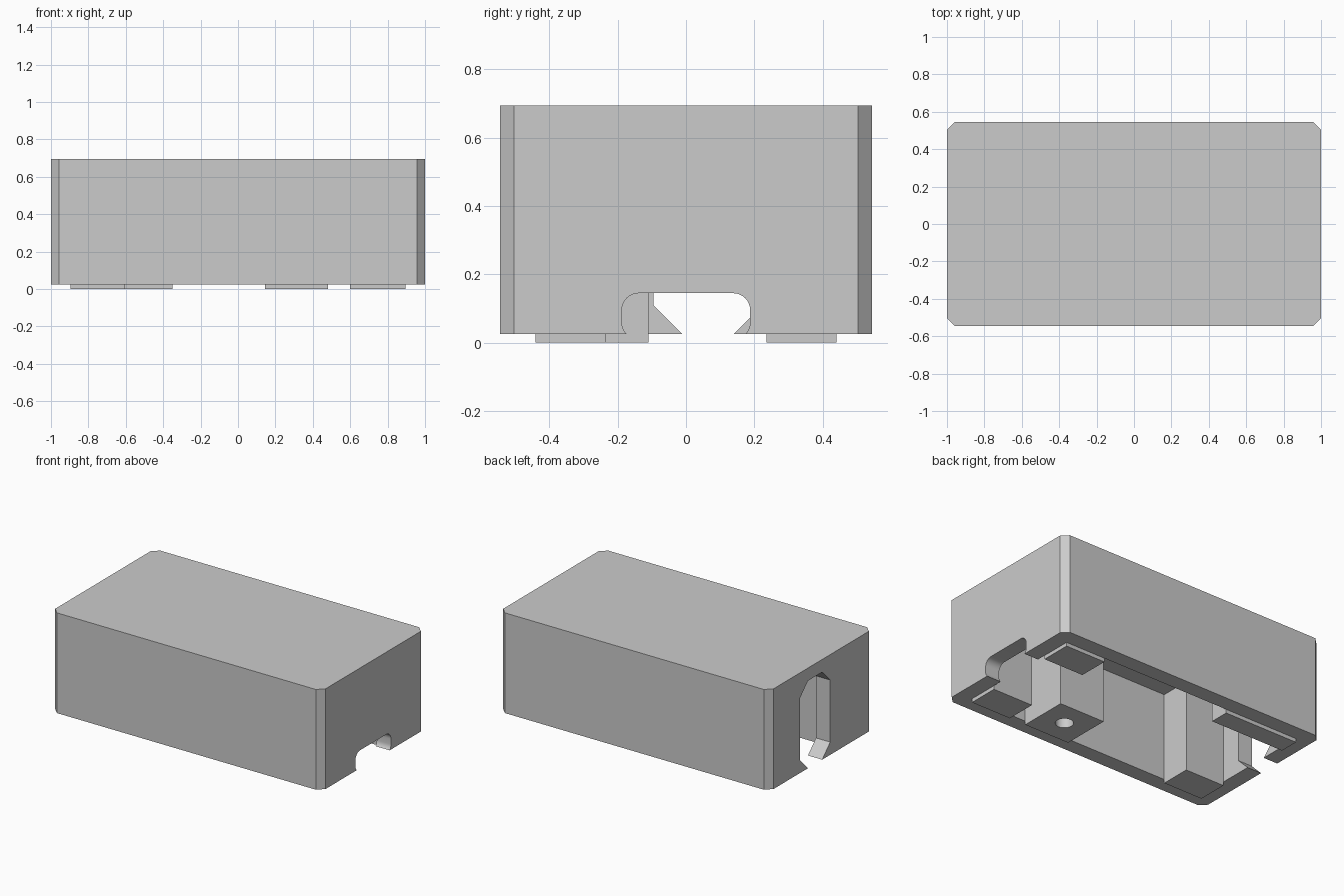
import bpy, bmesh, math

if "Cube" in bpy.data.objects:
    bpy.data.objects.remove(bpy.data.objects["Cube"])

grey = bpy.data.materials.new("light grey plastic")
grey.diffuse_color = (0.6, 0.6, 0.6, 1)
grey.use_nodes = True
grey.node_tree.nodes["Principled BSDF"].inputs["Base Color"].default_value = grey.diffuse_color

W, D = 1.0, 0.545            # outer half sizes
IW, ID = 0.895, 0.44         # inner half sizes
BOTTOM, TOP, CEILING = 0.025, 0.695, 0.61


def prism(name, points, direction):
    """Solid made by pushing a flat outline along a direction."""
    bm = bmesh.new()
    face = bm.faces.new([bm.verts.new(p) for p in points])
    res = bmesh.ops.extrude_face_region(bm, geom=[face])
    verts = [v for v in res["geom"] if isinstance(v, bmesh.types.BMVert)]
    bmesh.ops.translate(bm, verts=verts, vec=direction)
    bmesh.ops.recalc_face_normals(bm, faces=bm.faces)
    mesh = bpy.data.meshes.new(name)
    bm.to_mesh(mesh)
    bm.free()
    mesh.materials.append(grey)
    ob = bpy.data.objects.new(name, mesh)
    bpy.context.collection.objects.link(ob)
    return ob


def box(name, x0, x1, y0, y1, z0, z1):
    return prism(name, [(x0, y0, z0), (x1, y0, z0), (x1, y1, z0), (x0, y1, z0)],
                 (0, 0, z1 - z0))


def combine(target, tool, operation):
    """Apply a boolean and remove the tool."""
    mod = target.modifiers.new(operation, 'BOOLEAN')
    mod.operation, mod.solver, mod.object = operation, 'EXACT', tool
    bpy.context.view_layer.objects.active = target
    bpy.ops.object.modifier_apply(modifier=mod.name)
    bpy.data.objects.remove(tool)


# Outer shell with chamfered upright corners
c = 0.042
outline = [(-W + c, -D), (W - c, -D), (W, -D + c), (W, D - c),
           (W - c, D), (-W + c, D), (-W, D - c), (-W, -D + c)]
body = prism("enclosure", [(x, y, BOTTOM) for x, y in outline], (0, 0, TOP - BOTTOM))

# Hollow interior, open underneath
combine(body, box("cavity", -IW, IW, -ID, ID, -0.1, CEILING), 'DIFFERENCE')

# Tall port in the left end: chamfered top, hooked lips at the bottom
y0, y1, k = -0.095, 0.225, 0.085
port = [(y0 + k, -0.1), (y1 - k, -0.1), (y1 - k, BOTTOM), (y1, BOTTOM + k),
        (y1, CEILING - k), (y1 - k, CEILING), (y0 + k, CEILING),
        (y0, CEILING - k), (y0, BOTTOM + k), (y0 + k, BOTTOM)]
combine(body, prism("tall_port", [(-1.2, y, z) for y, z in port], (0.35, 0, 0)), 'DIFFERENCE')

# Low rounded cable slot in the right end
slot, r = [], 0.05
for cy, cz, start in ((0.138, 0.095, 0), (-0.138, 0.095, 90),
                      (-0.138, 0.06, 180), (0.138, 0.06, 270)):
    for i in range(9):
        a = math.radians(start + i * 90 / 8)
        slot.append((0.85, cy + r * math.cos(a), cz + r * math.sin(a)))
combine(body, prism("cable_slot", slot, (0.35, 0, 0)), 'DIFFERENCE')

# Inner posts from the ceiling down past the rim: x0, x1, y0, y1
for x0, x1, py0, py1 in ((0.6, IW, -ID, -0.235), (0.6, IW, 0.235, ID),
                         (-IW, -0.605, -ID, -0.235), (0.145, 0.48, -ID, -0.11),
                         (-IW, -0.35, 0.31, ID)):
    combine(body, box("post", x0, x1, py0, py1, 0, CEILING), 'UNION')

# Screw hole in the wide post
ring = [(0.3125 + 0.055 * math.cos(math.tau * i / 32),
         -0.275 + 0.055 * math.sin(math.tau * i / 32), -0.1) for i in range(32)]
combine(body, prism("screw_hole", ring, (0, 0, 0.5)), 'DIFFERENCE')

# Smooth curved walls, keep hard edges
body.select_set(True)
bpy.context.view_layer.objects.active = body
bpy.ops.object.shade_smooth_by_angle(angle=math.radians(30))
